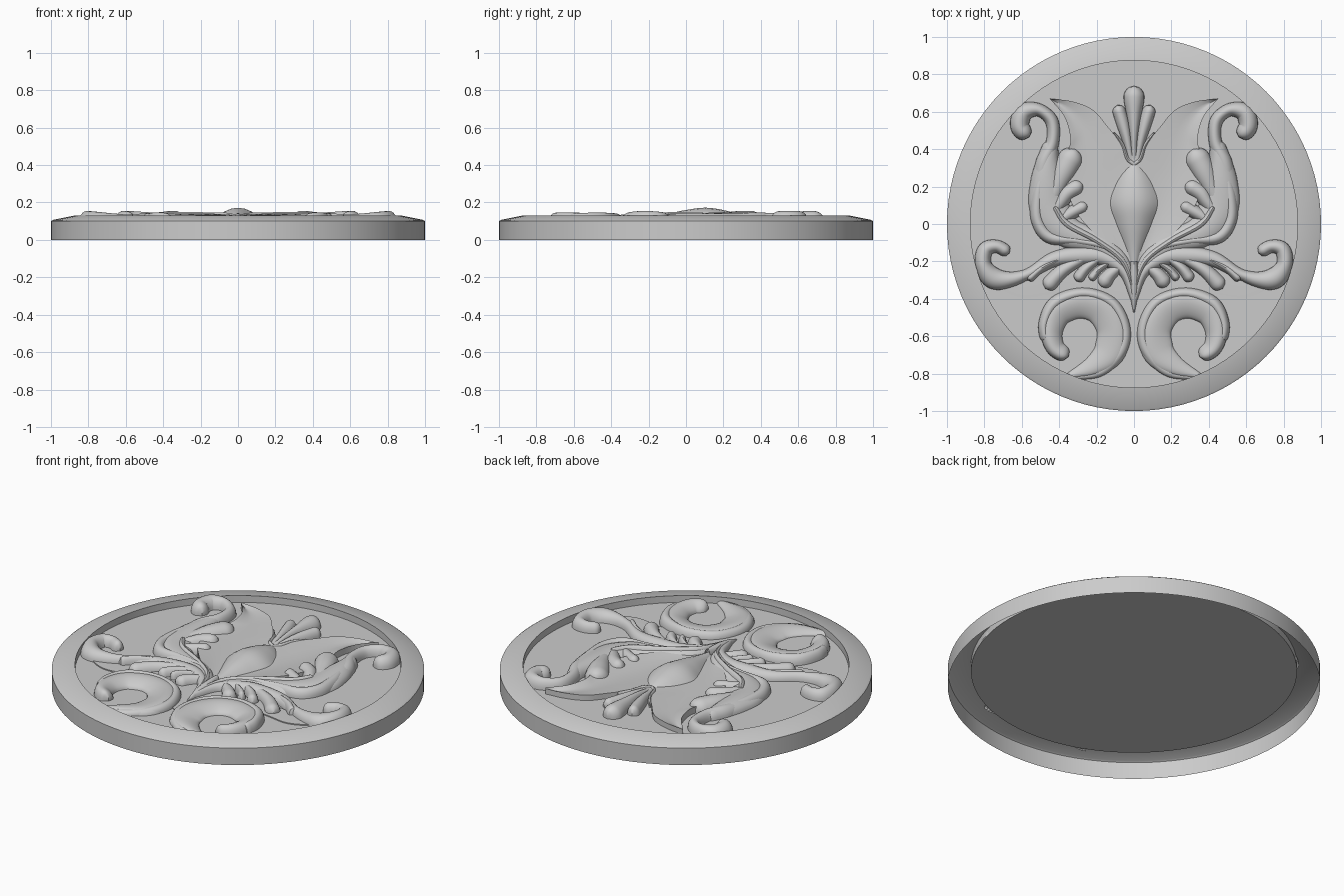
import bpy, bmesh, math
from mathutils import Vector

FLOOR = 0.09          # level of the sunken field


def spline(pts, n):
    """Catmull-Rom samples through points of any dimension."""
    p = [Vector(q) for q in pts]
    p = [2 * p[0] - p[1]] + p + [2 * p[-1] - p[-2]]
    out, segs = [], len(p) - 3
    for k in range(n + 1):
        u = k / n * segs
        i = min(int(u), segs - 1)
        t = u - i
        a, b, c, d = p[i:i + 4]
        out.append(0.5 * (2 * b + (c - a) * t + (2 * a - 5 * b + 4 * c - d) * t * t
                          + (3 * b - a - 3 * c + d) * t ** 3))
    return out


def make_object(name, rows, mirror=True, closed=False):
    """Skin rows of points into a surface, optionally mirrored in x."""
    bm = bmesh.new()
    grid = [[bm.verts.new(c) for c in row] for row in rows]
    pairs = list(zip(grid, grid[1:])) + ([(grid[-1], grid[0])] if closed else [])
    for r0, r1 in pairs:
        for j in range(len(r0) - 1):
            bm.faces.new((r0[j], r0[j + 1], r1[j + 1], r1[j]))
    bmesh.ops.remove_doubles(bm, verts=bm.verts, dist=1e-5)
    bmesh.ops.recalc_face_normals(bm, faces=bm.faces)
    if sum(f.normal.z * f.calc_area() for f in bm.faces) < 0:
        bmesh.ops.reverse_faces(bm, faces=bm.faces)
    me = bpy.data.meshes.new(name)
    bm.to_mesh(me)
    bm.free()
    ob = bpy.data.objects.new(name, me)
    bpy.context.collection.objects.link(ob)
    if mirror:
        ob.modifiers.new("mirror", 'MIRROR').use_mirror_merge = False
    return ob


def stroke(name, pts, mirror=True, power=0.5, skew=0.0, n=44, m=12):
    """Domed carved stroke along (x, y, half width, top z) points, round at its end."""
    s = spline(pts, n)
    left = [0.0] * (n + 1)
    for i in range(n - 1, -1, -1):
        left[i] = left[i + 1] + (s[i + 1] - s[i]).to_2d().length
    rows = []
    for i, q in enumerate(s):
        d = (s[min(i + 1, n)] - s[max(i - 1, 0)]).to_2d().normalized()
        w = max(q[2], 0.002)
        e = math.sqrt(max(0.0, 1 - (1 - min(left[i] / w, 1)) ** 2))
        row = []
        for j in range(m + 1):
            t = -math.cos(math.pi * j / m)
            z = max(1 - t * t, 0) ** power * (1 + skew * t)
            row.append((q[0] - d.y * w * e * t, q[1] + d.x * w * e * t,
                        FLOOR + (q[3] - FLOOR) * z * (0.35 + 0.65 * e)))
        rows.append(row)
    return make_object(name, rows, mirror)


def sheet(name, a, b, heights, n=40):
    """Leaf surface between two edge curves, with skirts down to the field."""
    rows = []
    for p, q in zip(spline(a, n), spline(b, n)):
        mid = [p.lerp(q, i / (len(heights) - 1)) for i in range(len(heights))]
        rows.append([(p.x, p.y, FLOOR)] + [(c.x, c.y, h) for c, h in zip(mid, heights)]
                    + [(q.x, q.y, FLOOR)])
    return make_object(name, rows)


# Round dish: outer wall, sloping rim, inner wall, field; open underneath
profile = [(1, 0), (1, .1), (.99, .107), (.875, .13), (.875, FLOOR), (0, FLOOR)]
N = 96
make_object("round_plaque", [[(r * math.cos(2 * math.pi * i / N), r * math.sin(2 * math.pi * i / N), z)
                              for r, z in profile] for i in range(N)], False, True)

# Central bulb and the flaring petals behind it
stroke("bulb", [(0, -.3, .01, .11), (0, -.15, .05, .13), (0, 0, .11, .16), (0, .11, .145, .172),
                (0, .22, .115, .155), (0, .34, .05, .12)], False, power=1.0)
sheet("flaring_petal",
      [(0, -.3), (0, 0), (0, .33), (.06, .42), (.14, .52), (.22, .61), (.33, .655), (.45, .67)],
      [(0, -.3), (.15, -.12), (.3, .05), (.36, .2), (.36, .35), (.34, .45), (.37, .57), (.45, .67)],
      [.122, .118, .113, .11, .112, .12, .128])

# Three-lobed bud on top
stroke("bud_middle", [(0, .33, .02, .12), (0, .45, .023, .14), (0, .58, .04, .15),
                      (0, .67, .055, .155), (0, .738, .05, .15)], False)
stroke("bud_side", [(.015, .33, .02, .12), (.035, .44, .026, .135), (.06, .54, .035, .14),
                    (.09, .635, .035, .14)])
stroke("bud_collar", [(0, .32, .02, .125), (.035, .35, .014, .13), (.06, .42, .012, .13),
                      (.11, .49, .006, .125)])

# Large acanthus leaf: body, curled tip, inner lobes
stroke("acanthus_body", [(0, -.33, .012, .12), (.07, -.2, .045, .135), (.2, -.1, .06, .135),
                         (.36, -.04, .085, .14), (.45, .08, .105, .14), (.465, .22, .09, .145),
                         (.46, .34, .06, .145), (.44, .45, .035, .14)])
stroke("acanthus_scroll", [(.5, .2, .045, .13), (.48, .33, .045, .145), (.435, .44, .035, .145),
                           (.44, .55, .035, .145), (.51, .61, .035, .15), (.59, .595, .05, .155),
                           (.61, .52, .05, .155), (.56, .465, .045, .15)], n=60)
stroke("acanthus_lobe_upper", [(.45, .1, .04, .13), (.41, .2, .05, .145), (.37, .29, .065, .155),
                               (.31, .4, .068, .155)])
stroke("acanthus_lobe_middle", [(.45, .04, .035, .13), (.39, .12, .04, .145), (.35, .17, .046, .15),
                                (.275, .215, .046, .15)])
stroke("acanthus_lobe_lower", [(.43, -.01, .03, .13), (.35, .05, .035, .14), (.25, .105, .038, .145)])
stroke("acanthus_rib", [(0, -.36, .01, .13), (.06, -.2, .02, .145), (.2, -.09, .022, .148),
                        (.36, 0, .025, .15), (.43, .1, .02, .15)])
stroke("acanthus_edge", [(.03, -.24, .012, .13), (.14, -.13, .022, .14), (.3, -.09, .025, .14),
                         (.45, -.07, .035, .14), (.515, .02, .035, .14), (.515, .15, .035, .14),
                         (.49, .27, .03, .14)])

# Lower side leaf: stem ending in a curl, with hanging lobes
stroke("side_leaf_stem", [(0, -.42, .012, .12), (.05, -.26, .03, .135), (.16, -.18, .045, .14),
                          (.29, -.17, .05, .14), (.43, -.19, .04, .135), (.56, -.265, .03, .135),
                          (.68, -.305, .035, .14)])
stroke("side_leaf_scroll", [(.52, -.25, .02, .13), (.65, -.295, .04, .14), (.75, -.29, .058, .15),
                            (.805, -.22, .045, .155), (.795, -.14, .042, .15), (.735, -.12, .035, .145),
                            (.665, -.155, .035, .14)], n=60)
for i, (x0, y0, x1, y1, w) in enumerate([(.06, -.22, .175, -.335, .045), (.16, -.17, .31, -.305, .034),
                                         (.22, -.16, .475, -.345, .045), (.35, -.17, .57, -.3, .025),
                                         (.12, -.2, .235, -.3, .024)]):
    stroke(f"side_leaf_lobe_{i + 1}", [(x0, y0, w * .5, .13),
                                       (.4 * x0 + .6 * x1, .55 * y0 + .45 * y1, w * .8, .14),
                                       (x1, y1, w, .138)], n=24)
stroke("centre_tip", [(0, -.2, .02, .145), (0, -.3, .03, .14), (0, -.4, .018, .125),
                      (0, -.475, .004, .1)], False)

# Thin low sheet under the side leaf and the web between the volutes
sheet("low_web", [(0, -.25), (.2, -.25), (.4, -.25), (.6, -.29), (.76, -.31)],
      [(0, -.6), (.14, -.5), (.38, -.38), (.6, -.395), (.76, -.32)], [.096, .097, .096])

# Bottom volutes: dished C-shaped scrolls with a raised outer lip
stroke("volute", [(.36, -.815, .012, .105), (.22, -.76, .055, .12), (.13, -.68, .085, .125),
                  (.115, -.56, .085, .13), (.18, -.455, .085, .132), (.29, -.425, .08, .135),
                  (.4, -.47, .075, .138), (.44, -.57, .06, .143), (.42, -.66, .05, .145),
                  (.35, -.71, .04, .14)], skew=.3, n=70)
stroke("volute_lip", [(.34, -.825, .01, .105), (.18, -.79, .025, .115), (.07, -.68, .03, .125),
                      (.05, -.55, .03, .13), (.12, -.42, .03, .135), (.27, -.37, .03, .14),
                      (.42, -.42, .035, .145), (.48, -.53, .03, .145), (.47, -.63, .03, .14)], n=60)

# Smooth shading with crisp edges
bpy.ops.object.select_all(action='SELECT')
bpy.context.view_layer.objects.active = bpy.data.objects["round_plaque"]
bpy.ops.object.shade_smooth_by_angle(angle=math.radians(35))
